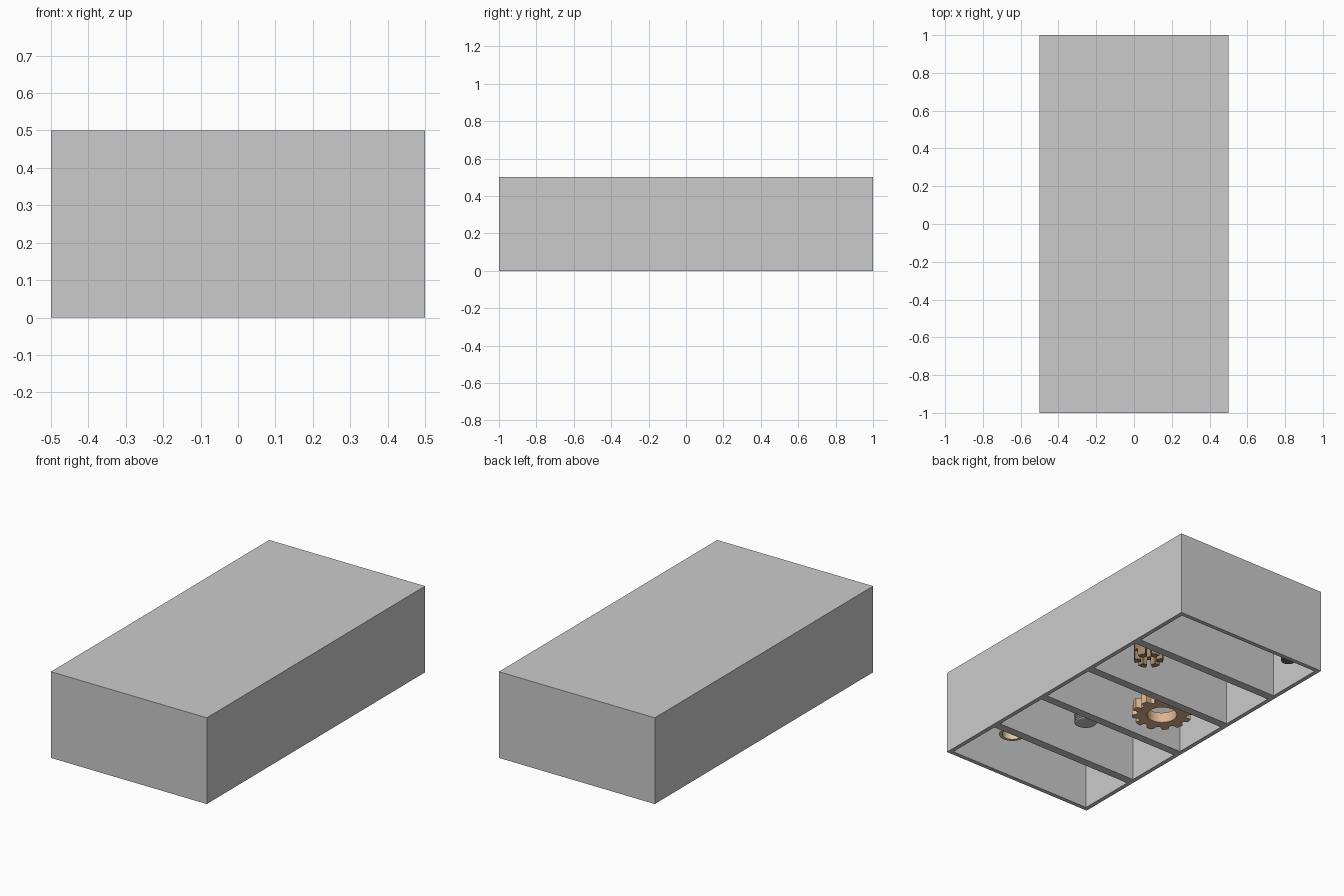
import bpy, bmesh
from math import sin, cos, pi

if "Cube" in bpy.data.objects:
    bpy.data.objects.remove(bpy.data.objects["Cube"])

def material(name, rgb):
    m = bpy.data.materials.new(name)
    m.diffuse_color = (*rgb, 1)
    m.use_nodes = True
    m.node_tree.nodes["Principled BSDF"].inputs["Base Color"].default_value = m.diffuse_color
    return m

def finish(name, bm, loc=(0, 0, 0), mat=None, rot=(0, 0, 0), smooth=False):
    bmesh.ops.remove_doubles(bm, verts=bm.verts, dist=1e-5)
    bmesh.ops.recalc_face_normals(bm, faces=bm.faces)
    me = bpy.data.meshes.new(name)
    bm.to_mesh(me)
    bm.free()
    ob = bpy.data.objects.new(name, me)
    bpy.context.collection.objects.link(ob)
    ob.location, ob.rotation_euler = loc, rot
    if mat:
        me.materials.append(mat)
    if smooth:
        bpy.context.view_layer.objects.active = ob
        ob.select_set(True)
        bpy.ops.object.shade_smooth_by_angle()
        ob.select_set(False)
    return ob

def box(name, lo, hi):
    bm = bmesh.new()
    bmesh.ops.create_cube(bm, size=1)
    for v in bm.verts:
        v.co = [a + (c + 0.5) * (b - a) for a, b, c in zip(lo, hi, v.co)]
    return finish(name, bm)

def ring(name, outer, inner, height, loc, mat, rot=(0, 0, 0), crown=None, smooth=False):
    """Hollow ring; outer is a list of (radius, angle), crown lowers the base per step."""
    bm = bmesh.new()
    n = len(outer)
    rows = []
    for k, (r, a) in enumerate(outer):
        z = crown[k] if crown else 0
        rows.append([bm.verts.new((q * cos(a), q * sin(a), h)) for q, h in
                     ((r, z), (r, height), (inner, height), (inner, z))])
    for k in range(n):
        p, q = rows[k], rows[(k + 1) % n]
        for j in range(4):
            bm.faces.new((p[j], q[j], q[(j + 1) % 4], p[(j + 1) % 4]))
    return finish(name, bm, loc, mat, rot, smooth)

def teeth(n, low, high, shape=(0, 0.25, 0.5, 0.75)):
    return [(low if j in (0, 3) else high, 2 * pi * (i + f) / n)
            for i in range(n) for j, f in enumerate(shape)]

def circle(r, n):
    return [(r, 2 * pi * i / n) for i in range(n)]

# Shell, open underneath: lid, outer walls and four dividers
t = 0.025
box("lid", (-.5, -1, .5 - t), (.5, 1, .5))
for s, side in ((-1, "left"), (1, "right")):
    box(side + "_wall", (min(s*.5, s*(.5-t)), -1, 0), (max(s*.5, s*(.5-t)), 1, .5 - t))
for s, side in ((-1, "front"), (1, "back")):
    box(side + "_wall", (-.5 + t, min(s, s*(1-t)), 0), (.5 - t, max(s, s*(1-t)), .5 - t))
for i in range(4):
    y = -.6 + .4 * i
    box("divider", (-.5 + t, y - t, 0), (.5 - t, y + t, .5 - t))

copper = material("copper", (.72, .46, .28))
bronze = material("bronze", (.36, .25, .15))
brass = material("brass", (.72, .58, .38))
dark = material("dark_steel", (.15, .15, .15))

# Spur gear in the middle compartment
ring("gear", teeth(12, .135, .165, (0.1, 0.25, 0.65, 0.8)), .082, .06, (-.2, 0, .053), copper)

# Notched nut with claws pointing down
steps = [(.08, 2 * pi * (i + f) / 6) for i in range(6) for f in (0, .02, .3, .6, .62, .8)]
ring("castle_nut", steps, .045, .14, (.23, .4, .06), bronze,
     crown=[.05, 0, 0, 0, .05, .05] * 6)

# Threaded rod
bm = bmesh.new()
prev = None
n = 24
for k in range(37):
    z = k * .005
    row = [bm.verts.new(((.062 if k % 2 else .054) * cos(2*pi*i/n),
                         (.062 if k % 2 else .054) * sin(2*pi*i/n), z)) for i in range(n)]
    if prev:
        for i in range(n):
            j = (i + 1) % n
            bm.faces.new((prev[i], prev[j], row[j], row[i]))
    else:
        bm.faces.new(row)
    prev = row
bm.faces.new(prev)
finish("threaded_rod", bm, (.01, -.4, .1))

# Short bushing tube
ring("bushing", circle(.072, 32), .055, .12, (.2, -.8, .135), brass, smooth=True)

# Small dark pin near the back
bm = bmesh.new()
bmesh.ops.create_cone(bm, cap_ends=True, segments=24, radius1=.04, radius2=.04, depth=.12)
finish("pin", bm, (-.4, .84, .16), dark, smooth=True)
